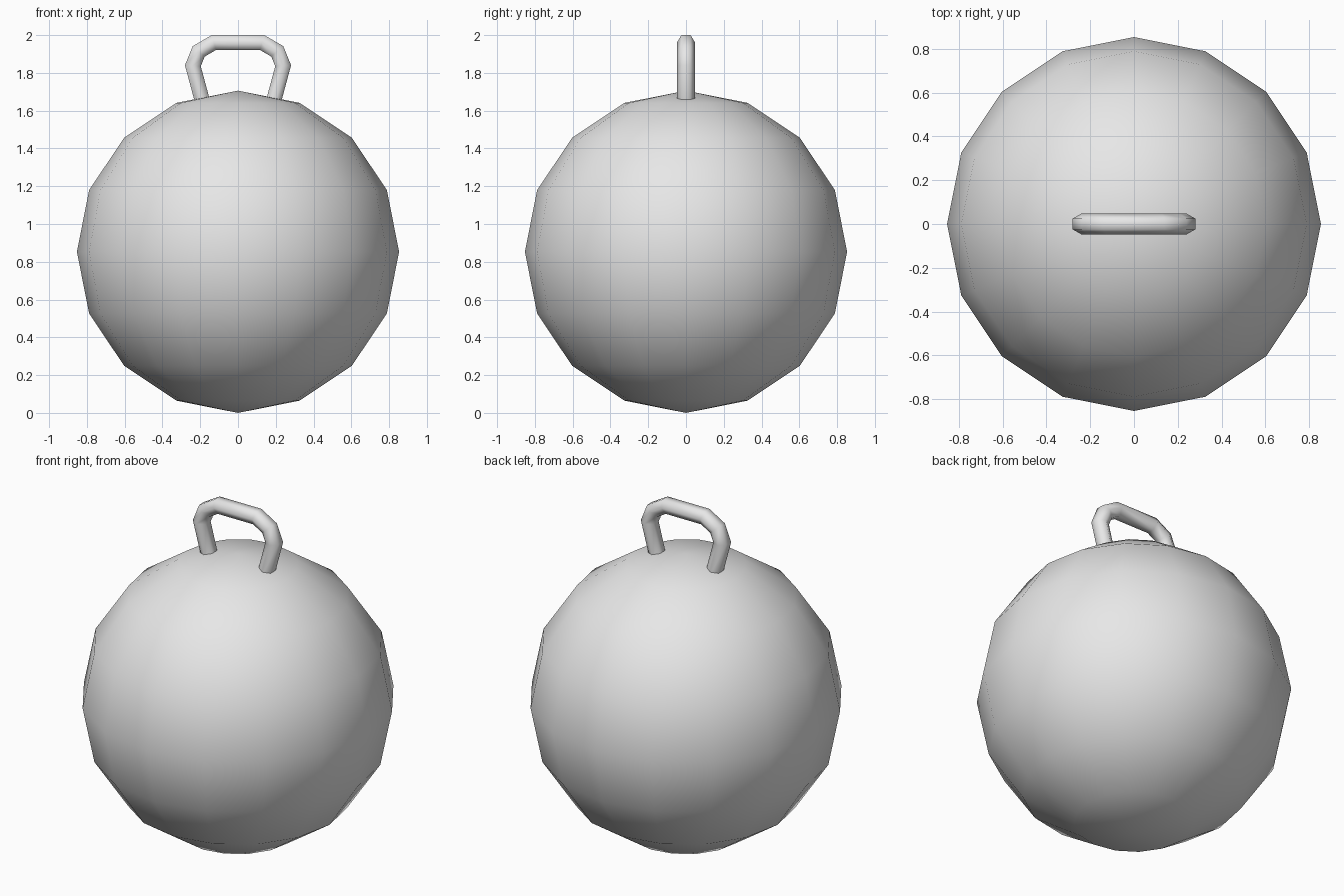
import bpy, bmesh, math
from mathutils import Vector

cube = bpy.data.objects.get("Cube")
if cube:
    bpy.data.objects.remove(cube, do_unlink=True)

GREY = (0.8, 0.8, 0.8, 1)
metal = bpy.data.materials.new("light_grey")
metal.use_nodes = True
metal.diffuse_color = GREY
bsdf = next(n for n in metal.node_tree.nodes if n.type == 'BSDF_PRINCIPLED')
bsdf.inputs["Base Color"].default_value = GREY


def add_object(name, bm):
    bmesh.ops.recalc_face_normals(bm, faces=bm.faces)
    for face in bm.faces:
        face.smooth = len(face.verts) < 5
    mesh = bpy.data.meshes.new(name)
    bm.to_mesh(mesh)
    bm.free()
    mesh.materials.append(metal)
    obj = bpy.data.objects.new(name, mesh)
    bpy.context.collection.objects.link(obj)
    return obj


# Ball: coarse smooth-shaded sphere resting on the ground
RADIUS = 0.853
bm = bmesh.new()
bmesh.ops.create_uvsphere(bm, u_segments=16, v_segments=8, radius=RADIUS)
ball = add_object("ball", bm)
ball.location.z = RADIUS

# Handle: hexagonal tube swept along a mirrored path, mitred at the bends
half = [(0.183, 1.63), (0.239, 1.838), (0.208, 1.914), (0.127, 1.961)]
path = [Vector((-x, 0, z)) for x, z in half] + [Vector((x, 0, z)) for x, z in reversed(half)]
SIDES, WIDTH, DEPTH = 6, 0.048, 0.046
across = Vector((0, 1, 0))
bm = bmesh.new()
rings = []
for i, point in enumerate(path):
    before = (point - path[max(i - 1, 0)]).normalized()
    after = (path[min(i + 1, len(path) - 1)] - point).normalized()
    along = (before + after).normalized()
    miter = 1 / along.dot(after if after.length else before)
    outward = along.cross(across)
    ring = []
    for s in range(SIDES):
        a = 2 * math.pi * s / SIDES
        ring.append(bm.verts.new(point + across * WIDTH * math.cos(a)
                                 + outward * DEPTH * miter * math.sin(a)))
    rings.append(ring)
for r0, r1 in zip(rings, rings[1:]):
    for s in range(SIDES):
        t = (s + 1) % SIDES
        bm.faces.new((r0[s], r0[t], r1[t], r1[s]))
bm.faces.new(rings[0])
bm.faces.new(rings[-1])
add_object("handle", bm)
